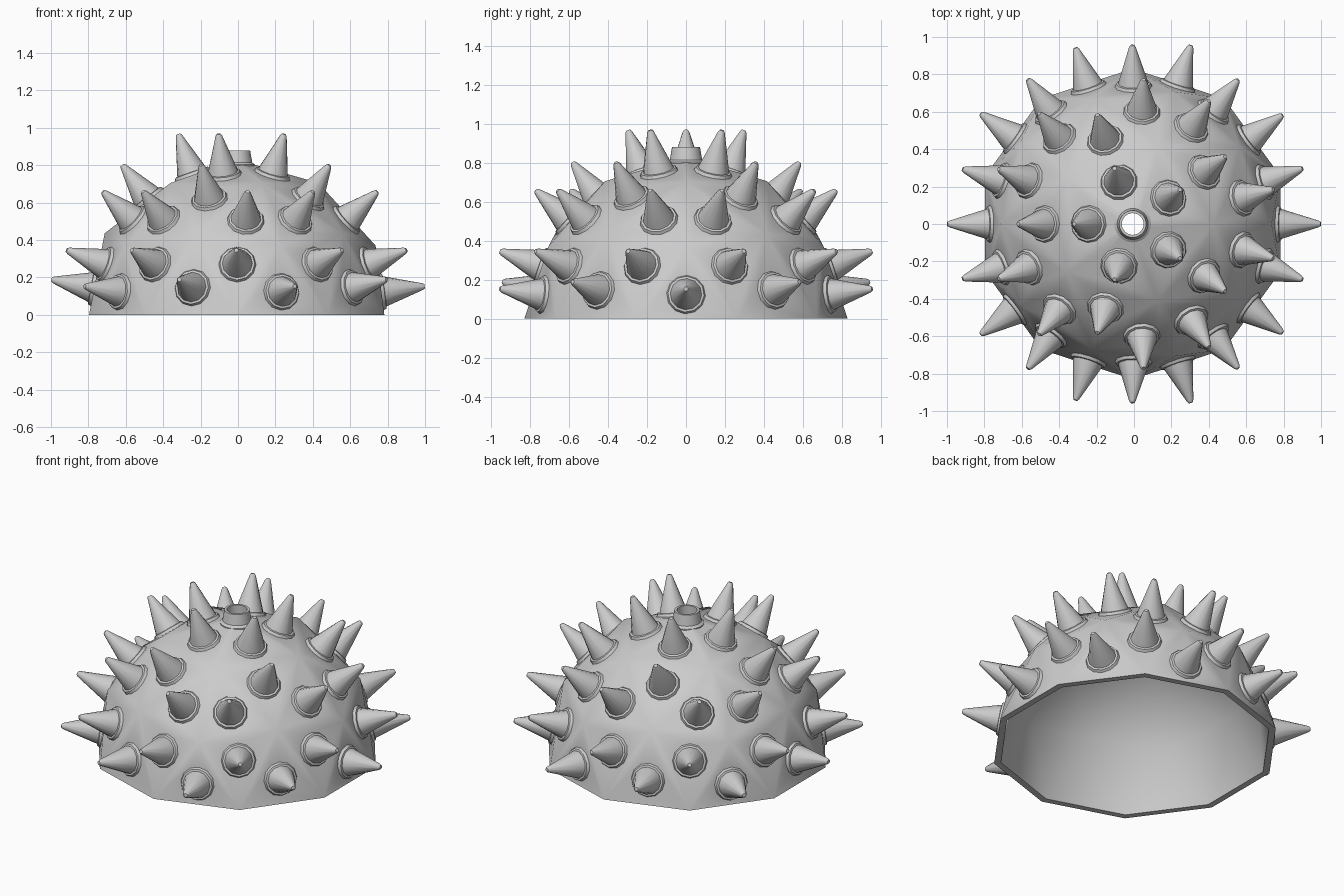
import bpy, bmesh, math
from mathutils import Vector

if "Cube" in bpy.data.objects:
    bpy.data.objects.remove(bpy.data.objects["Cube"])

R_OUT, R_IN = 0.83, 0.79
SHIFT = -0.007          # places the spike tips symmetrically about x = 0
SIDES = 12
# spike profile: (radius, height above its facet)
SPIKE = [(0.1, 0.0), (0.093, 0.016), (0.081, 0.018), (0.076, 0.035),
         (0.018, 0.222), (0.011, 0.233)]


def half_icosphere(radius):
    """Vertex coordinates and triangles of the upper half of an icosphere."""
    ico = bmesh.new()
    bmesh.ops.create_icosphere(ico, subdivisions=2, radius=radius)
    low = [f for f in ico.faces if f.calc_center_median().z < 0]
    bmesh.ops.delete(ico, geom=low, context='FACES')
    return ico


def open_apex(bm, apex, height):
    """Cut the apex off at the given height to leave room for the vent."""
    faces = list(apex.link_faces)
    edges = list({e for f in faces for e in f.edges})
    verts = list({v for f in faces for v in f.verts})
    bmesh.ops.bisect_plane(bm, geom=verts + edges + faces, dist=1e-5,
                           plane_co=(0, 0, height), plane_no=(0, 0, 1),
                           clear_outer=True)


def spike_facet(bm, corners):
    """One triangle of the dome with a collared spike growing out of it."""
    c = sum((v.co for v in corners), Vector()) / 3
    n = (corners[1].co - corners[0].co).cross(corners[2].co - corners[0].co).normalized()
    u = (corners[0].co - c).normalized()
    w = n.cross(u)
    rings = []
    for r, h in SPIKE:
        rings.append([bm.verts.new(c + n * h + r * (u * math.cos(a) + w * math.sin(a)))
                      for a in (2 * math.pi * k / SIDES for k in range(SIDES))])
    # flat area between triangle corners and collar
    step = SIDES // 3
    for i in range(3):
        base = rings[0]
        for k in range(-step // 2, step // 2):
            a, b = i * step + k, i * step + k + 1
            bm.faces.new((corners[i], base[b % SIDES], base[a % SIDES]))
        bm.faces.new((corners[i], corners[(i + 1) % 3],
                      base[(i * step + step // 2) % SIDES]))
    # collar, cone and blunt tip
    for lo, hi in zip(rings, rings[1:]):
        for k in range(SIDES):
            j = (k + 1) % SIDES
            bm.faces.new((lo[k], lo[j], hi[j], hi[k]))
    bm.faces.new(rings[-1])


def finish(bm, name, angle):
    bmesh.ops.recalc_face_normals(bm, faces=bm.faces)
    mesh = bpy.data.meshes.new(name)
    bm.to_mesh(mesh)
    bm.free()
    ob = bpy.data.objects.new(name, mesh)
    bpy.context.collection.objects.link(ob)
    ob.location.x = SHIFT
    bpy.ops.object.select_all(action='DESELECT')
    ob.select_set(True)
    bpy.context.view_layer.objects.active = ob
    bpy.ops.object.shade_smooth_by_angle(angle=math.radians(angle))
    return ob


# spiked dome: outer skin, plain inner skin and bottom rim
bm = bmesh.new()
shells = []
for radius, spiked in ((R_OUT, True), (R_IN, False)):
    ico = half_icosphere(radius)
    vmap = {v: bm.verts.new(v.co) for v in ico.verts}
    for f in ico.faces:
        corners = [vmap[v] for v in f.verts]
        if spiked:
            spike_facet(bm, corners)
        else:
            bm.faces.new(corners[::-1])
    shells.append(list(vmap.values()))
    ico.free()

rims = []
for shell in shells:
    rim = [v for v in shell if abs(v.co.z) < 1e-3]
    for v in rim:
        v.co.z = 0
    rims.append(sorted(rim, key=lambda v: math.atan2(v.co.y, v.co.x)))
outer, inner = rims
for k in range(len(outer)):
    j = (k + 1) % len(outer)
    bm.faces.new((outer[k], inner[k], inner[j], outer[j]))

for shell, height in zip(shells, (0.806, 0.766)):
    open_apex(bm, max(shell, key=lambda v: v.co.z), height)
finish(bm, "spiked_dome", 40)

# vent tube through the top
bm = bmesh.new()
profile = [(0.098, 0.755), (0.098, 0.803), (0.083, 0.815), (0.072, 0.88),
           (0.058, 0.88), (0.058, 0.755)]
N = 32
rings = [[bm.verts.new((r * math.cos(2 * math.pi * k / N),
                        r * math.sin(2 * math.pi * k / N), z)) for k in range(N)]
         for r, z in profile]
for lo, hi in zip(rings, rings[1:] + rings[:1]):
    for k in range(N):
        j = (k + 1) % N
        bm.faces.new((lo[k], lo[j], hi[j], hi[k]))
finish(bm, "top_vent", 35)
